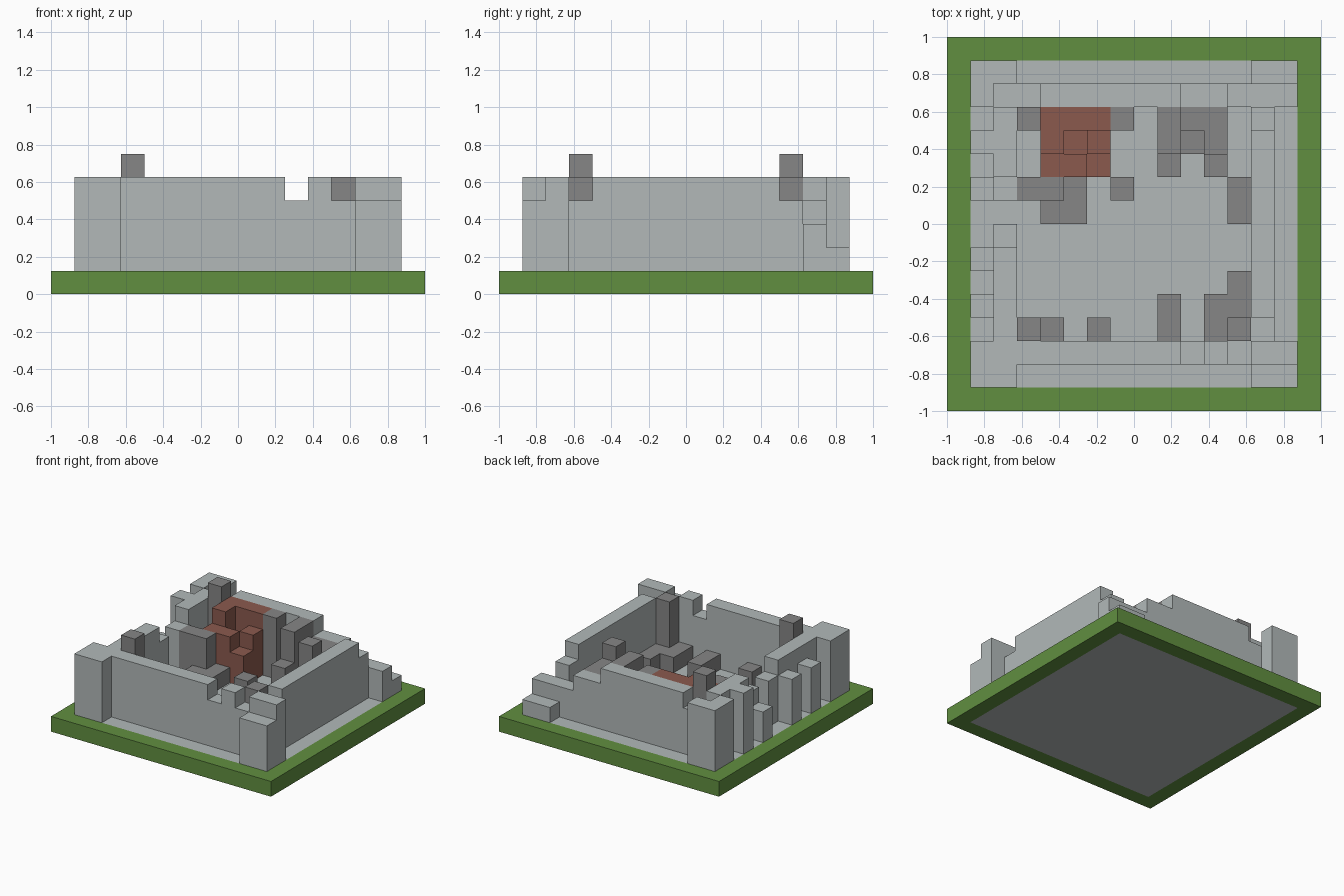
import bpy
import bmesh
from mathutils import Matrix, Vector

UNIT = 0.125      # edge of one building block
HALF = 8          # half the plot, in blocks
GROUND = 1        # top of the ground slab, in blocks

cube = bpy.data.objects.get("Cube")
if cube:
    bpy.data.objects.remove(cube, do_unlink=True)


def make_material(name, red, green, blue):
    colour = (red, green, blue, 1.0)
    material = bpy.data.materials.new(name)
    material.use_nodes = True
    material.diffuse_color = colour
    shader = material.node_tree.nodes["Principled BSDF"]
    shader.inputs["Base Color"].default_value = colour
    shader.inputs["Roughness"].default_value = 0.9
    return material


grass = make_material("grass green", 0.12, 0.275, 0.051)
pale_stone = make_material("pale stone", 0.445, 0.485, 0.485)
dark_stone = make_material("dark stone", 0.238, 0.238, 0.238)
brick = make_material("red brown brick", 0.258, 0.102, 0.076)


def build(name, material, blocks, bottom=GROUND):
    """Make one object from blocks: column, row, width, depth, top height."""
    bm = bmesh.new()
    for column, row, width, depth, top in blocks:
        size = Vector((width, depth, top - bottom)) * UNIT
        centre = Vector((column + width / 2 - HALF,
                         row + depth / 2 - HALF,
                         (top + bottom) / 2)) * UNIT
        matrix = Matrix.Translation(centre) @ Matrix.Diagonal(size).to_4x4()
        bmesh.ops.create_cube(bm, size=1, matrix=matrix)
    mesh = bpy.data.meshes.new(name)
    bm.to_mesh(mesh)
    bm.free()
    mesh.materials.append(material)
    obj = bpy.data.objects.new(name, mesh)
    bpy.context.collection.objects.link(obj)
    return obj


def wall_x(name, row, start, runs):
    """Wall along x, given as (length, top) runs."""
    blocks = []
    for length, top in runs:
        blocks.append((start, row, length, 1, top))
        start += length
    return build(name, pale_stone, blocks)


def wall_y(name, column, start, runs):
    """Wall along y, given as (length, top) runs; a top at ground is a gap."""
    blocks = []
    for length, top in runs:
        if top > GROUND:
            blocks.append((column, start, 1, length, top))
        start += length
    return build(name, pale_stone, blocks)


# Ground: stone floor framed by a grass border
last = 2 * HALF - 1
inner = last - 1
build("stone_floor", pale_stone, [(1, 1, inner, inner, GROUND)], bottom=0)
build("grass_border", grass, [
    (0, 0, last + 1, 1, GROUND), (0, last, last + 1, 1, GROUND),
    (0, 1, 1, inner, GROUND), (last, 1, 1, inner, GROUND)], bottom=0)

# Corner towers, crumbling differently
build("front_right_tower", pale_stone, [(1, 1, 2, 2, 5)])
build("front_left_tower", pale_stone, [(13, 1, 2, 1, 4), (13, 2, 2, 1, 5)])
build("back_left_tower", pale_stone, [(13, 13, 2, 1, 3), (13, 14, 2, 1, 2)])
build("back_right_tower", pale_stone, [
    (1, 14, 2, 1, 5), (1, 13, 1, 1, 5), (2, 13, 1, 1, 4)])

# Broken outer walls between the towers
wall_x("front_wall", 2, 3, [(7, 5), (1, 4), (1, 5), (1, 4)])
wall_x("back_wall", 13, 3, [(1, 4), (6, 5), (2, 4), (1, 3)])
wall_y("left_wall", 13, 3, [(1, 4), (8, 5), (1, 4)])
wall_y("right_wall", 2, 3, [(4, 5), (1, 4), (1, GROUND), (1, 4), (3, 5)])

# Buttresses outside the right wall
for row, top in ((4, 4), (6, 4), (9, 3), (11, 5)):
    build("right_buttress", pale_stone, [(1, row, 1, 1, top)])

# Tall corner pillars inside
for row in (3, 12):
    build("tall_pillar", dark_stone, [(3, row, 1, 1, 6)])

# Brick chimney stack
build("brick_stack", brick, [
    (4, 12, 3, 1, 5), (4, 11, 1, 1, 5), (5, 11, 1, 1, 3),
    (6, 11, 1, 1, 4), (4, 10, 2, 1, 4), (6, 10, 1, 1, 3)])

# Inner dark stone ruins
build("room_divider", dark_stone, [
    (3, 9, 2, 1, 4), (5, 9, 1, 1, 2), (4, 8, 2, 1, 2)])
build("stack_pillar", dark_stone, [(7, 12, 1, 1, 5)])
build("room_stump", dark_stone, [(7, 9, 1, 1, 2)])
build("back_alcove", dark_stone, [
    (9, 11, 1, 2, 5), (10, 12, 1, 1, 4), (11, 11, 1, 2, 4),
    (10, 11, 1, 1, 2), (9, 10, 1, 1, 3), (11, 10, 1, 1, 5)])
build("left_bench", dark_stone, [(12, 8, 1, 2, 2)])
build("front_left_rubble", dark_stone, [
    (12, 3, 1, 1, 5), (12, 4, 1, 2, 2), (11, 3, 1, 2, 2)])
build("front_divider", dark_stone, [(9, 3, 1, 2, 2)])
build("front_stump", dark_stone, [(6, 3, 1, 1, 2)])
build("front_right_rubble", dark_stone, [(4, 3, 1, 1, 3)])
